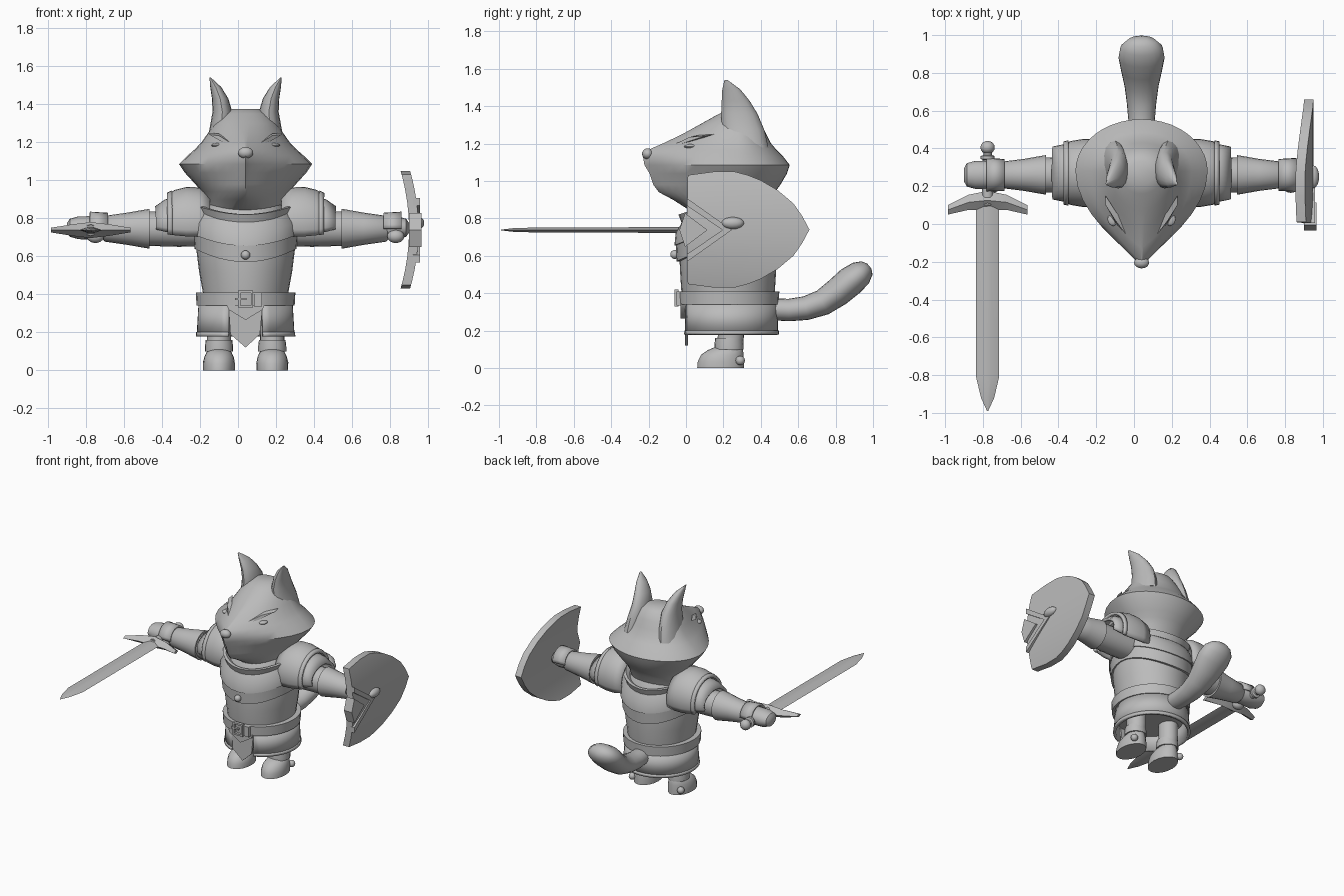
import bpy, bmesh, math
from mathutils import Vector

if "Cube" in bpy.data.objects:
    bpy.data.objects.remove(bpy.data.objects["Cube"])

CX, CY = 0.04, 0.225          # body axis
TAU = math.tau
grey = bpy.data.materials.new("plain grey")
grey.diffuse_color = (0.5, 0.5, 0.5, 1)
grey.use_nodes = True
grey.node_tree.nodes["Principled BSDF"].inputs["Base Color"].default_value = grey.diffuse_color


def finish(name, bm, thick=0):
    bmesh.ops.recalc_face_normals(bm, faces=bm.faces)
    me = bpy.data.meshes.new(name)
    bm.to_mesh(me)
    bm.free()
    me.materials.append(grey)
    ob = bpy.data.objects.new(name, me)
    bpy.context.collection.objects.link(ob)
    if thick:
        m = ob.modifiers.new("thickness", 'SOLIDIFY')
        m.thickness = thick
        m.offset = 0
    bpy.ops.object.select_all(action='DESELECT')
    ob.select_set(True)
    bpy.context.view_layer.objects.active = ob
    bpy.ops.object.shade_smooth_by_angle(angle=math.radians(38))
    return ob


def loft(name, rings, closed=True, cap=True, thick=0):
    """Skin a row of point rings."""
    bm = bmesh.new()
    vs = [[bm.verts.new(p) for p in r] for r in rings]
    n = len(vs[0])
    for a, b in zip(vs, vs[1:]):
        for i in range(n if closed else n - 1):
            j = (i + 1) % n
            bm.faces.new((a[i], a[j], b[j], b[i]))
    if cap and closed:
        bm.faces.new(vs[0])
        bm.faces.new(vs[-1])
    return finish(name, bm, thick)


def prism(name, pts, d):
    d = Vector(d)
    return loft(name, [pts, [Vector(p) + d for p in pts]])


def box(name, x0, x1, y0, y1, z0, z1):
    return prism(name, [(x0, y0, z0), (x1, y0, z0), (x1, y1, z0), (x0, y1, z0)], (0, 0, z1 - z0))


def ball(name, c, r):
    bm = bmesh.new()
    bmesh.ops.create_uvsphere(bm, u_segments=16, v_segments=10, radius=1)
    for v in bm.verts:
        v.co = Vector([c[i] + v.co[i] * r[i] for i in range(3)])
    return finish(name, bm)


def oval(z, rx, ry, drop=0, cx=CX, cy=CY, n=32):
    """Horizontal oval, dipping at front and back."""
    return [(cx + rx * math.cos(a), cy + ry * math.sin(a), z - drop * math.sin(a) ** 2)
            for a in (TAU * i / n for i in range(n))]


def tube_x(s, prof, cy=0.26, cz=0.745, n=20):
    """Rings around the arm axis from (offset, y radius, z radius)."""
    return [[(CX + s * o, cy + ry * math.cos(TAU * i / n), cz + rz * math.sin(TAU * i / n))
             for i in range(n)] for o, ry, rz in prof]


# torso, breastplate layers and collar
loft("torso", [oval(z, rx, ry) for z, rx, ry in
     [(.28, .22, .23), (.41, .225, .25), (.52, .245, .257), (.64, .26, .262), (.78, .25, .25), (.87, .19, .19)]])
loft("lower_chest_plate", [oval(z, rx, ry, .07) for z, rx, ry in
     [(.64, .25, .25), (.64, .268, .275), (.74, .278, .28), (.745, .25, .25)]])
loft("upper_chest_plate", [oval(z, rx, ry, .065) for z, rx, ry in
     [(.72, .25, .25), (.72, .284, .287), (.79, .282, .28), (.86, .245, .235)]])
loft("collar", [oval(z, rx, ry, .05) for z, rx, ry in
     [(.83, .235, .23), (.83, .25, .25), (.87, .265, .265), (.872, .245, .245), (.84, .21, .2)]])
ball("chest_stud", (CX, -.06, .607), (.024, .024, .024))

# belt with buckle
loft("belt", [oval(z, rx, rx + .012) for z, rx in
     [(.34, .235), (.34, .258), (.41, .262), (.41, .225)]])
for x0, x1, z0, z1 in [(0, .012, .33, .42), (.068, .08, .33, .42), (0, .08, .33, .342),
                       (0, .08, .408, .42), (-.015, .045, .37, .381)]:
    box("buckle_bar", x0, x1, -.062, -.04, z0, z1)
box("belt_end", .085, .125, -.052, -.03, .335, .41)

# skirt, open at the front, with rim
arc = [math.radians(-69 + 318 * i / 36) for i in range(37)]


def skirt_ring(z, rx, ry):
    return [(CX + rx * math.cos(a), .235 + ry * math.sin(a), z) for a in arc]


loft("skirt", [skirt_ring(.35, .24, .245), skirt_ring(.178, .25, .25)], closed=False, thick=.016)
loft("skirt_rim", [skirt_ring(.2, .252, .253), skirt_ring(.178, .254, .255)], closed=False, thick=.016)
prism("front_cloth", [(-.05, -.005, .34), (-.04, -.005, .19), (CX, -.005, .12), (.115, -.005, .19), (.13, -.005, .34)], (0, .015, 0))
prism("belt_flap", [(-.06, -.03, .345), (-.05, -.03, .32), (CX, -.03, .265), (.13, -.03, .32), (.14, -.03, .345)], (0, .025, 0))


# head: horizontal slices with a pointed muzzle and a sharp cheek ruff
def head_ring(z, rx, yb, yf, k, yc=.28, n=40):
    out = []
    for i in range(n):
        a = TAU * i / n
        c, s = math.cos(a), math.sin(a)
        if s < 0:
            out.append((CX + rx * math.copysign(abs(c) ** k, c), yc + (yc - yf) * s, z))
        else:
            out.append((CX + rx * c, yc + (yb - yc) * s, z))
    return out


loft("head", [head_ring(*r) for r in [
    (.83, .19, .42, .04, 1), (.90, .205, .45, -.07, 1.3), (.94, .23, .475, -.145, 1.7),
    (.98, .265, .505, -.175, 2), (1.04, .32, .54, -.195, 2.3), (1.085, .35, .555, -.222, 2.4),
    (1.13, .305, .52, -.23, 2.3), (1.165, .265, .485, -.205, 2.1), (1.2, .232, .455, -.125, 1.8),
    (1.25, .197, .43, -.02, 1.4), (1.30, .165, .405, .07, 1.1), (1.35, .12, .375, .16, 1), (1.375, .07, .33, .21, 1)]])
ball("nose", (CX, -.205, 1.145), (.04, .03, .03))

for s in (-1, 1):
    side = "right" if s < 0 else "left"

    # ears and brows
    loft(side + "_ear", [oval(z, rx, ry, 0, CX + s * o, y, 16) for z, o, y, rx, ry in [
        (1.18, .14, .32, .07, .12), (1.27, .13, .305, .06, .115), (1.36, .122, .285, .052, .097),
        (1.43, .134, .265, .043, .074), (1.49, .157, .242, .029, .048), (1.54, .186, .214, .004, .008)]])
    prism(side + "_brow", [(CX + s * .06, -.085, 1.185), (CX + s * .13, -.005, 1.205), (CX + s * .19, .10, 1.24),
                           (CX + s * .14, .02, 1.235)], (0, .05, .01))
    ball(side + "_eye", (CX + s * .15, .025, 1.185), (.03, .035, .012))

    # arms, gauntlets, hands
    loft(side + "_arm", tube_x(s, [(.15, .09, .09), (.35, .095, .095), (.52, .092, .09)]))
    loft(side + "_gauntlet", tube_x(s, [(.505, .085, .085), (.505, .105, .105), (.535, .1, .1), (.62, .085, .085),
                                        (.74, .07, .068), (.75, .06, .058)]))
    e = .94 if s < 0 else .86
    loft(side + "_hand", tube_x(s, [(.72, .058, .05), (.77, .074, .062), (e - .06, .074, .06),
                                    (e - .015, .062, .047), (e, .035, .025)], .26, .75))
    loft(side + "_hand_plate", [[(CX + s * o, .26 + r * math.cos(a), .745 + r * math.sin(a))
         for a in (math.pi * i / 12 for i in range(13))] for o, r in [(.725, .078), (.82, .084)]],
         closed=False, thick=.012)
    ball(side + "_thumb", (CX + s * .79, .2, .705), (.045, .035, .035))

    # layered shoulder guards arched over the arm
    for nm, prof in [("_shoulder_guard", [(.19, .165, .155), (.25, .172, .178), (.31, .17, .18), (.37, .16, .165), (.40, .15, .145)]),
                     ("_shoulder_lip", [(.36, .145, .13), (.42, .14, .115), (.47, .13, .08)]),
                     ("_shoulder_edge", [(.385, .163, .162), (.41, .158, .15)])]:
        loft(side + nm, [[(CX + s * o, .27 + ry * math.cos(a), .775 + rz * math.sin(a))
             for a in (math.radians(-22 + 224 * i / 20) for i in range(21))] for o, ry, rz in prof],
             closed=False, thick=.02)

    # legs and boots
    lx = CX + s * .14
    loft(side + "_boot", [oval(z, rx, (yb - yf) / 2, 0, lx, (yf + yb) / 2, 20) for z, rx, yf, yb in [
        (0, .083, .06, .31), (.035, .084, .063, .31), (.07, .078, .08, .308), (.095, .066, .115, .305), (.11, .05, .15, .3)]])
    loft(side + "_leg", [oval(z, .064, .07, 0, lx, y, 20) for z, y in [(.06, .225), (.17, .24), (.33, .24)]])
    loft(side + "_boot_cuff", [oval(z, r, r + .004, 0, lx, .23, 20) for z, r in [
        (.1, .062), (.1, .074), (.125, .074), (.16, .07), (.16, .06)]])
    ball(side + "_ankle_stud", (lx + s * .06, .29, .04), (.025, .025, .025))

# tail, swelling towards the tip
path = [(.44, .315, .062, .058), (.55, .31, .07, .06), (.64, .32, .078, .064), (.73, .35, .09, .07),
        (.81, .405, .108, .077), (.88, .465, .122, .08), (.935, .508, .112, .07), (.968, .535, .075, .046), (.98, .545, .03, .018)]
rings = []
for i, (y, z, rx, rn) in enumerate(path):
    p, q = path[max(i - 1, 0)], path[min(i + 1, len(path) - 1)]
    t = Vector((q[0] - p[0], q[1] - p[1])).normalized()
    rings.append([(CX + rx * math.cos(a), y - t.y * rn * math.sin(a), z + t.x * rn * math.sin(a))
                  for a in (TAU * k / 20 for k in range(20))])
loft("tail", rings)

# sword
SX, SZ = -.775, .738
loft("blade", [[(SX + w, y, SZ), (SX + w * .3, y, SZ + h), (SX - w * .3, y, SZ + h), (SX - w, y, SZ),
                (SX - w * .3, y, SZ - h), (SX + w * .3, y, SZ - h)]
               for y, w, h in [(.12, .061, .016), (-.81, .061, .013), (-.92, .035, .01), (-.99, .003, .002)]])
loft("cross_guard", [[(SX + d, y - hy, SZ), (SX + d, y, SZ + hz), (SX + d, y + hy, SZ), (SX + d, y, SZ - hz)]
     for d, y, hy, hz in [(-.21, .075, .025, .012), (-.1, .115, .04, .03), (0, .125, .05, .042), (.1, .115, .04, .03), (.21, .075, .025, .012)]])
loft("grip", [[(SX + r * math.cos(TAU * i / 12), y, SZ + r * math.sin(TAU * i / 12)) for i in range(12)]
              for y, r in [(.1, .03), (.34, .028), (.345, .037), (.36, .037), (.365, .022), (.39, .022)]])
ball("pommel", (SX, .405, SZ), (.038, .035, .038))

# shield: upright slices bent about the middle, pointed to the rear
half = [(0, 0, .66), (.23, .004, .622), (.45, .006, .575), (.68, .008, .49), (.85, .008, .40), (.94, .01, .33), (1, .15, .26)]
slices = [(-t, a, b) for t, a, b in reversed(half[1:])] + half
rings = []
for t, y0, y1 in slices:
    x, z = .95 - .045 * t * t, .74 + .31 * t
    rings.append([(x, y0, z), (x, y1, z), (x - .05, y1, z), (x - .05, y0, z)])
loft("shield", rings)
ball("shield_stud", (.95, .25, .775), (.03, .06, .032))
for s in (-1, 1):
    prism("shield_chevron", [(.92, .005, .738 + s * .17), (.92, .245, .738), (.92, .195, .738), (.92, .005, .738 + s * .13)], (.038, 0, 0))
    prism("shield_inner_chevron", [(.9, -.035, .738), (.9, -.005, .738 + s * .09), (.9, .115, .738), (.9, .06, .738)], (.065, 0, 0))
